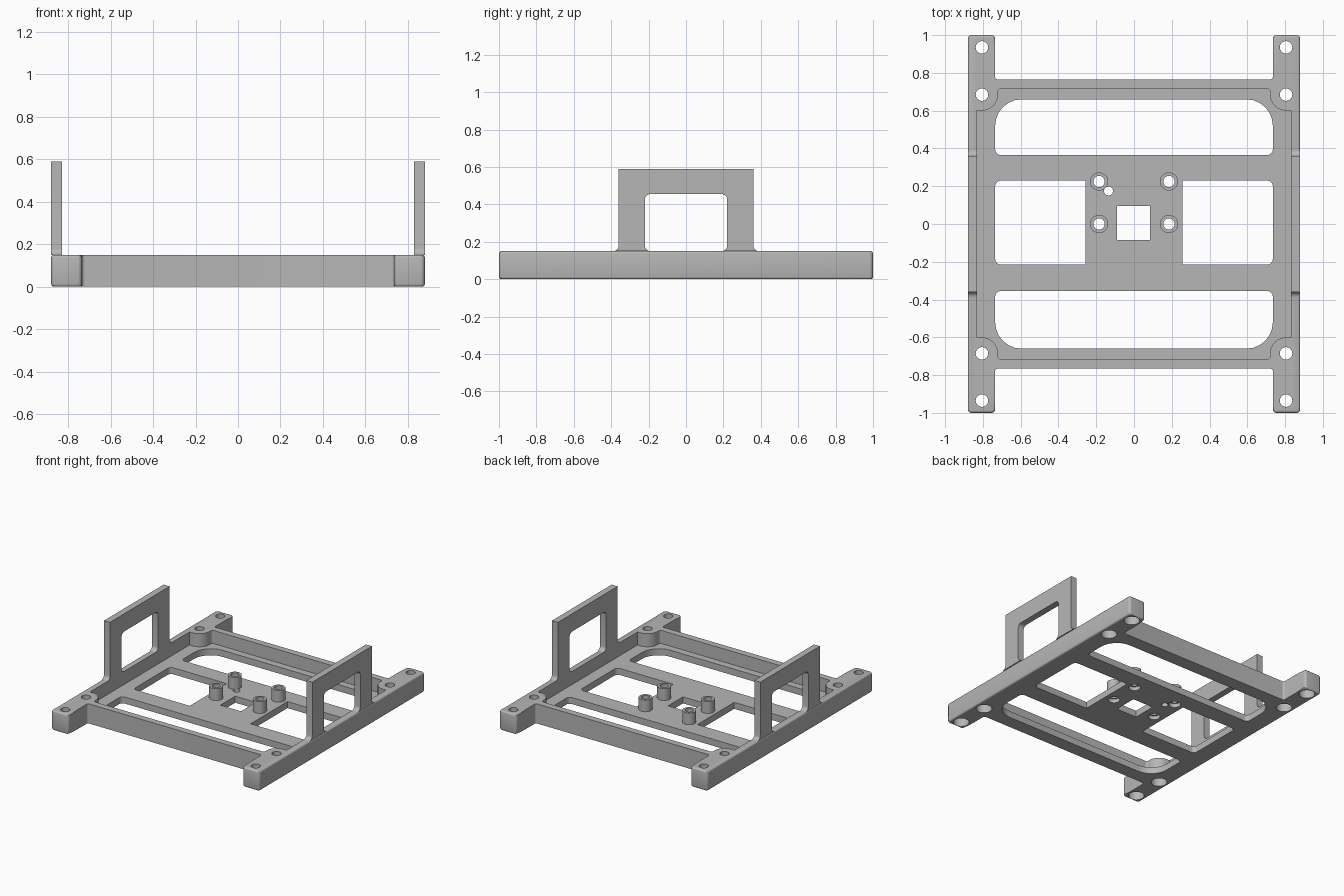
import bpy, bmesh, math
from mathutils import Vector, Matrix

if "Cube" in bpy.data.objects:
    bpy.data.objects.remove(bpy.data.objects["Cube"], do_unlink=True)

grey = bpy.data.materials.new("light grey plastic")
grey.use_nodes = True
colour = (0.47, 0.47, 0.47, 1)
grey.diffuse_color = colour
grey.node_tree.nodes["Principled BSDF"].inputs["Base Color"].default_value = colour

RAIL_TOP, FLOOR, STANDOFF_TOP = 0.15, 0.05, 0.14


def rounded(points, steps=6):
    """Outline from (x, y, radius) corners, each replaced by a fillet arc."""
    out = []
    for i, (x, y, r) in enumerate(points):
        p = Vector((x, y))
        u = (Vector(points[i - 1][:2]) - p).normalized()
        v = (Vector(points[(i + 1) % len(points)][:2]) - p).normalized()
        arc = [p]
        if r:
            half = u.angle(v) / 2
            c = p + (u + v).normalized() * r / math.sin(half)
            s, e = p + u * r / math.tan(half) - c, p + v * r / math.tan(half) - c
            turn = math.atan2(s.x * e.y - s.y * e.x, s.dot(e))
            arc = [c + Matrix.Rotation(turn * k / steps, 2) @ s for k in range(steps + 1)]
        for q in arc:
            if not out or (q - out[-1]).length > 1e-5:
                out.append(q)
    if (out[0] - out[-1]).length < 1e-5:
        out.pop()
    return out


def four_way(quarter):
    """Mirror a quarter outline, running from +x to +y, into all quadrants."""
    back = quarter[::-1]
    return (quarter + [(-x, y, r) for x, y, r in back]
            + [(-x, -y, r) for x, y, r in quarter] + [(x, -y, r) for x, y, r in back])


def prism(bm, outline, z0, z1):
    base = [bm.verts.new((p[0], p[1], z0)) for p in outline]
    face = bm.faces.new(base)
    top = bmesh.ops.extrude_face_region(bm, geom=[face])["geom"]
    verts = [g for g in top if isinstance(g, bmesh.types.BMVert)]
    bmesh.ops.translate(bm, verts=verts, vec=(0, 0, z1 - z0))


def box_outline(x0, x1, y0, y1, left_low=0, right_low=0, right_high=0, left_high=0):
    return rounded([(x0, y0, left_low), (x1, y0, right_low),
                    (x1, y1, right_high), (x0, y1, left_high)])


def cylinder(bm, x, y, r, z0, z1):
    ring = [2 * math.pi * k / 32 for k in range(32)]
    prism(bm, [(x + r * math.cos(a), y + r * math.sin(a)) for a in ring], z0, z1)


def make(name, bm):
    bmesh.ops.recalc_face_normals(bm, faces=bm.faces)
    mesh = bpy.data.meshes.new(name)
    bm.to_mesh(mesh)
    bm.free()
    mesh.materials.append(grey)
    ob = bpy.data.objects.new(name, mesh)
    bpy.context.collection.objects.link(ob)
    return ob


def smooth(ob):
    bpy.ops.object.select_all(action="DESELECT")
    ob.select_set(True)
    bpy.context.view_layer.objects.active = ob
    bpy.ops.object.shade_smooth_by_angle(angle=math.radians(30))


# Rails and cross walls in one outline, with softened rail ends
bm = bmesh.new()
prism(bm, rounded(four_way([(0.88, 1, 0.02), (0.735, 1, 0.02), (0.735, 0.765, 0.015)])),
      0, RAIL_TOP)
ends = [e for e in bm.edges if all(abs(v.co.y) > 0.979 for v in e.verts)
        and abs(e.verts[0].co.z - e.verts[1].co.z) < 1e-4]
bmesh.ops.bevel(bm, geom=ends, offset=0.012, segments=3, profile=0.5, affect="EDGES")
frame = make("tray_frame", bm)

# Recess above the floor, leaving round bosses in its corners
bm = bmesh.new()
prism(bm, rounded(four_way([(0.83, 0.6, 0), (0.72, 0.6, 0.085), (0.72, 0.715, 0.015)])),
      FLOOR, 0.3)
pocket = make("pocket_cutter", bm)

# Standoffs on the centre plate
posts = [(sx * 0.185, y) for sx in (-1, 1) for y in (0, 0.225)]
bolts = [(sx * 0.805, sy * y) for sx in (-1, 1) for sy in (-1, 1) for y in (0.685, 0.935)]
bm = bmesh.new()
for x, y in posts:
    cylinder(bm, x, y, 0.048, 0.03, STANDOFF_TOP)
standoffs = make("standoffs", bm)

# Floor windows and through holes
bm = bmesh.new()
low, high = -0.1, 0.3
prism(bm, box_outline(-0.735, 0.735, 0.365, 0.66, 0.03, 0.03, 0.14, 0.14), low, high)
prism(bm, box_outline(-0.735, 0.735, -0.66, -0.355, 0.14, 0.14, 0.03, 0.03), low, high)
prism(bm, box_outline(0.257, 0.735, -0.215, 0.23, 0, 0.03, 0.03, 0), low, high)
prism(bm, box_outline(-0.735, -0.257, -0.215, 0.23, 0.03, 0, 0, 0.03), low, high)
prism(bm, box_outline(-0.09, 0.085, -0.085, 0.095), low, high)
cylinder(bm, -0.135, 0.175, 0.024, low, high)
for x, y in bolts:
    cylinder(bm, x, y, 0.033, low, high)
for x, y in posts:
    cylinder(bm, x, y, 0.03, low, high)
openings = make("opening_cutter", bm)

# Wider recesses for the screw heads underneath
bm = bmesh.new()
for x, y in bolts:
    cylinder(bm, x, y, 0.056, low, 0.075)
for x, y in posts:
    cylinder(bm, x, y, 0.042, low, 0.03)
recesses = make("screw_recess_cutter", bm)

helpers = [(pocket, "DIFFERENCE"), (standoffs, "UNION"),
           (openings, "DIFFERENCE"), (recesses, "DIFFERENCE")]
for ob, operation in helpers:
    ob.hide_render = True
    mod = frame.modifiers.new(ob.name, "BOOLEAN")
    mod.operation, mod.object, mod.solver = operation, ob, "EXACT"
bpy.context.view_layer.update()
result = bpy.data.meshes.new_from_object(
    frame.evaluated_get(bpy.context.evaluated_depsgraph_get()))
frame.modifiers.clear()
frame.data = result
for ob, _ in helpers:
    bpy.data.objects.remove(ob, do_unlink=True)
smooth(frame)

# Upright brackets with a window, flared into the rails
half = [(0.19, RAIL_TOP, 0), (0.22, RAIL_TOP, 0.03), (0.22, 0.455, 0.03)]
outer = [(0.36, 0.59, 0), (0.36, RAIL_TOP, 0.03), (0.39, RAIL_TOP, 0)]
mirror = lambda pts: [(-y, z, r) for y, z, r in pts[::-1]]
arch = rounded(half + mirror(half) + mirror(outer) + outer)
for side, x0 in (("left", 0.83), ("right", -0.88)):
    bm = bmesh.new()
    prism(bm, arch, x0, x0 + 0.05)
    for v in bm.verts:
        v.co = v.co.zxy
    smooth(make(side + "_bracket", bm))
